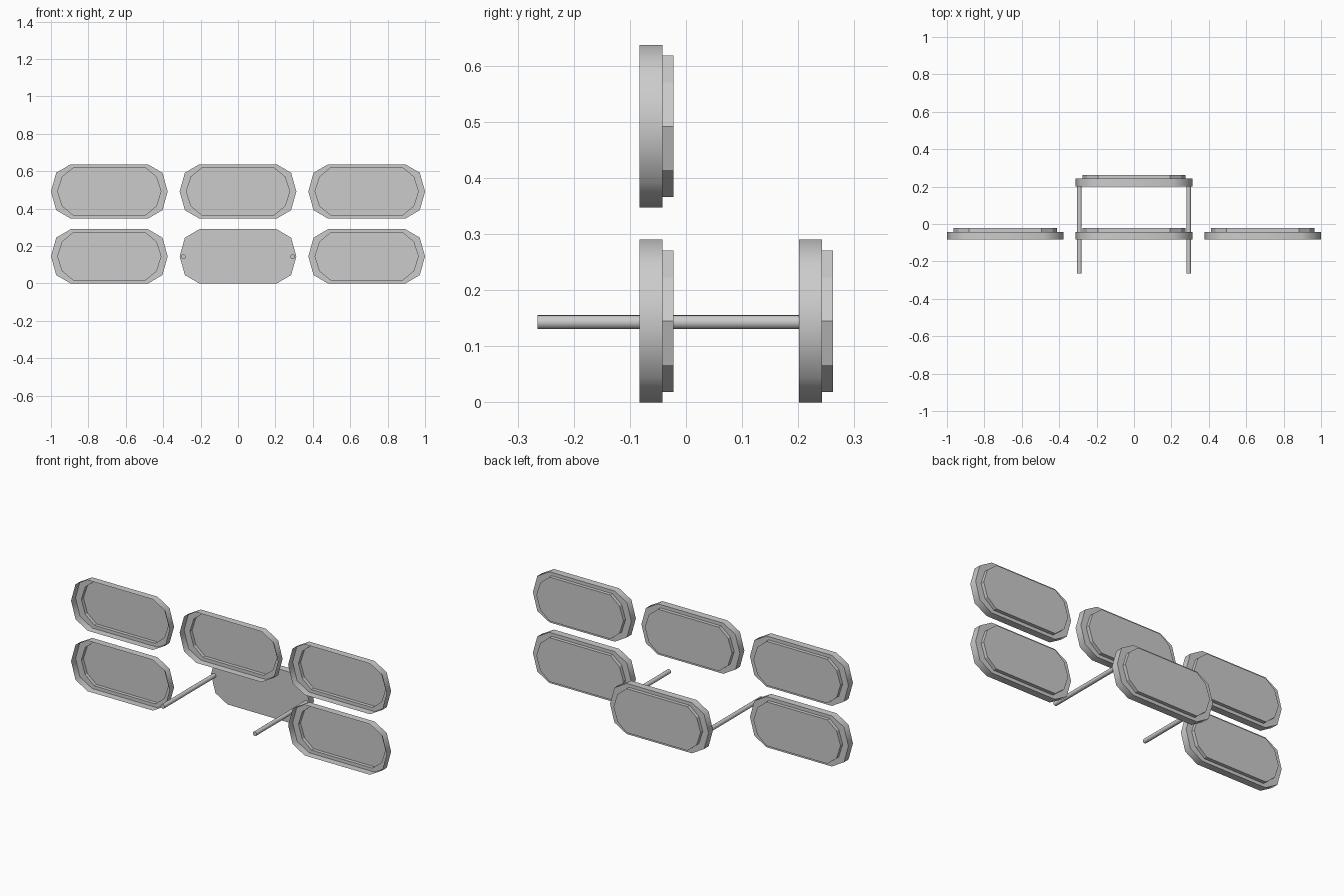
import bpy
import bmesh
import math
from mathutils import Matrix

if "Cube" in bpy.data.objects:
    bpy.data.objects.remove(bpy.data.objects["Cube"])

# Quarter outlines (x, z) of the stretched octagonal plates
OUTER = [(0.312, 0.0), (0.284, 0.1), (0.207, 0.145)]
INNER = [(0.276, 0.0), (0.251, 0.078), (0.193, 0.126)]


def outline(quarter):
    """Mirror a quarter into a closed loop, counter-clockwise from the front."""
    upper = quarter + [(-x, z) for x, z in reversed(quarter)]
    return upper + [(x, -z) for x, z in reversed(upper[1:-1])]


def add_object(name, bm, location):
    mesh = bpy.data.meshes.new(name)
    bm.to_mesh(mesh)
    bm.free()
    obj = bpy.data.objects.new(name, mesh)
    obj.location = location
    bpy.context.collection.objects.link(obj)
    return obj


def tray(name, location, closed_front=False):
    """Stepped shell, open at the front unless a front panel is wanted."""
    bm = bmesh.new()
    rings = [[bm.verts.new((x, y, z)) for x, z in outline(quarter)]
             for quarter, y in ((OUTER, 0.0), (OUTER, 0.041),
                                (INNER, 0.041), (INNER, 0.061))]
    n = len(rings[0])
    for level, (a, b) in enumerate(zip(rings, rings[1:])):
        for i in range(n):
            j = (i + 1) % n
            face = bm.faces.new((a[i], b[i], b[j], a[j]))
            face.smooth = level == 0
    bm.faces.new(reversed(rings[-1]))
    if closed_front:
        bm.faces.new(rings[0])
    return add_object(name, bm, location)


def rod(name, x, y0, y1, z, radius):
    bm = bmesh.new()
    bmesh.ops.create_cone(bm, cap_ends=True, segments=16, radius1=radius,
                          radius2=radius, depth=y1 - y0,
                          matrix=Matrix.Rotation(math.pi / 2, 4, 'X'))
    for face in bm.faces:
        face.smooth = len(face.verts) == 4
    return add_object(name, bm, (x, (y0 + y1) / 2, z))


# Two rows of three trays; the lower middle one is closed and set back
for row, z in (("lower", 0.145), ("upper", 0.492)):
    for column, x in (("left", -0.688), ("middle", 0.0), ("right", 0.688)):
        set_back = row == "lower" and column == "middle"
        tray(f"{row}_{column}_plate", (x, 0.201 if set_back else -0.083, z),
             closed_front=set_back)

# Rods carrying the set-back plate
for side, x in (("left", -0.292), ("right", 0.292)):
    rod(f"{side}_rod", x, -0.265, 0.202, 0.143, 0.0125)
